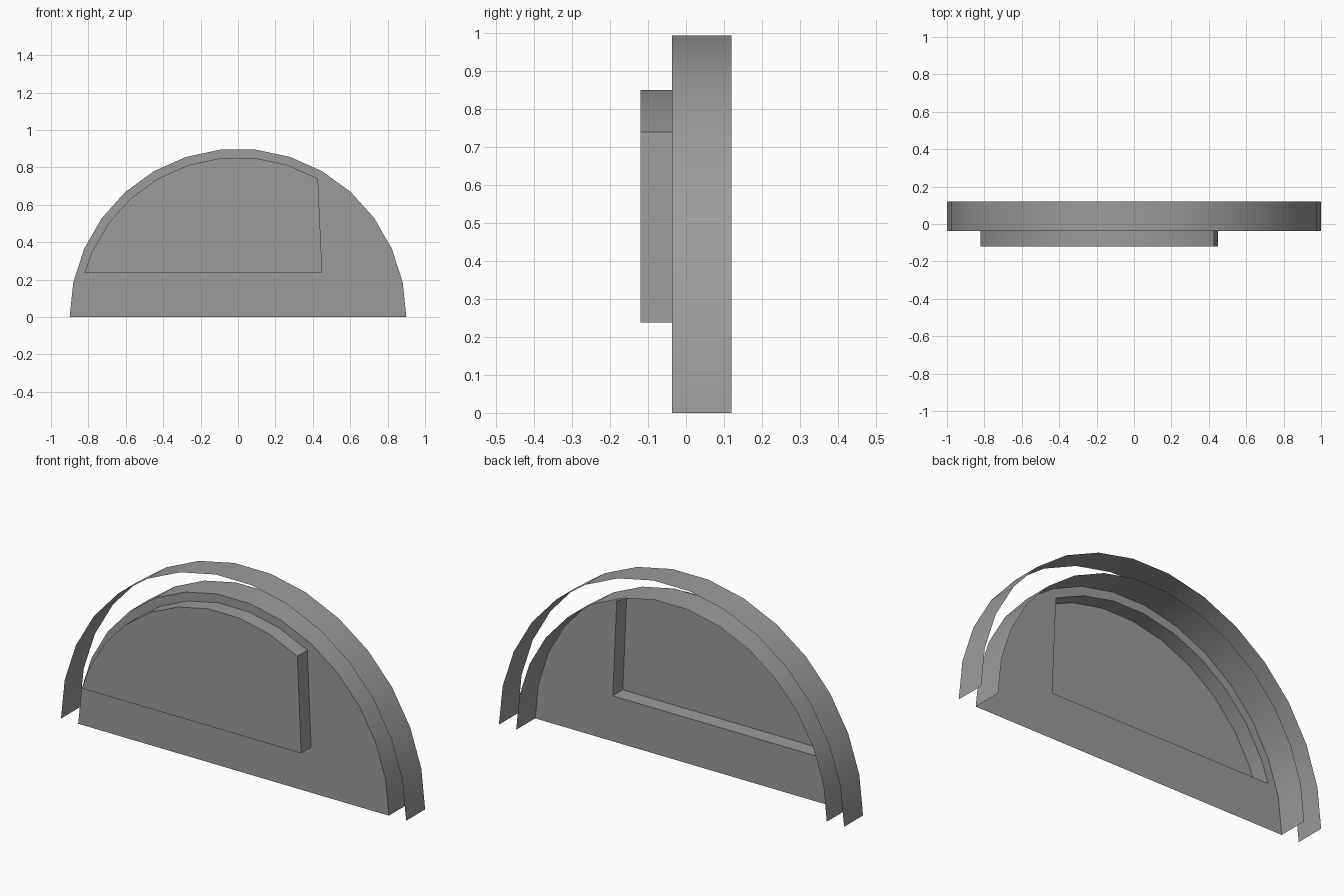
import bpy, bmesh
from math import sin, cos, radians

if "Cube" in bpy.data.objects:
    bpy.data.objects.remove(bpy.data.objects["Cube"], do_unlink=True)

BACK, FACE, FRONT = 0.12, -0.037, -0.12   # depth of rim back, plate and panel

grey = bpy.data.materials.new("mid grey")
grey.use_nodes = True
colour = (0.33, 0.33, 0.33, 1)
grey.diffuse_color = colour
grey.node_tree.nodes["Principled BSDF"].inputs["Base Color"].default_value = colour


def arc(radius, start=0, end=180):
    """Points in x, z on an arch in twelve degree steps, from +x over to -x."""
    return [(radius * cos(radians(a)), radius * sin(radians(a)))
            for a in range(start, end + 1, 12)]


def ring(bm, points, y):
    return [bm.verts.new((x, y, z)) for x, z in points]


def wall(bm, points, front, back, closed=False):
    """Strip facing outward between two depths; returns its front loop."""
    a, b = ring(bm, points, front), ring(bm, points, back)
    n = len(points)
    for i in range(n if closed else n - 1):
        j = (i + 1) % n
        bm.faces.new((a[i], a[j], b[j], b[i]))
    return a


def finish(bm, name):
    mesh = bpy.data.meshes.new(name)
    for f in bm.faces:
        f.normal_update()
    bm.to_mesh(mesh)
    bm.free()
    mesh.materials.append(grey)
    obj = bpy.data.objects.new(name, mesh)
    bpy.context.collection.objects.link(obj)
    bpy.ops.object.select_all(action='DESELECT')
    obj.select_set(True)
    bpy.context.view_layer.objects.active = obj
    bpy.ops.object.shade_smooth_by_angle(angle=radians(30))


# Thin arched bands, open at the bottom
for name, radius in (("outer_band", 1.0), ("inner_rim", 0.9)):
    bm = bmesh.new()
    wall(bm, arc(radius), FACE, BACK)
    finish(bm, name)

# Raised panel, hollow from behind
panel = arc(0.855, 60, 156) + [(-0.82, 0.238), (0.45, 0.238)]
bm = bmesh.new()
bm.faces.new(wall(bm, panel, FRONT, FACE, closed=True))
for f in bm.faces:
    f.normal_update()
    if len(f.verts) > 4 and f.normal.y > 0:
        f.normal_flip()
finish(bm, "raised_panel")

# Half-round plate with an opening behind the panel
bm = bmesh.new()
edges = []
for outline in (arc(0.9), panel):
    loop = ring(bm, outline, FACE)
    edges += [bm.edges.new((v, loop[i - 1])) for i, v in enumerate(loop)]
bmesh.ops.triangle_fill(bm, edges=edges, use_beauty=True, normal=(0, -1, 0))
for f in bm.faces:
    f.normal_update()
    if f.normal.y > 0:
        f.normal_flip()
finish(bm, "front_plate")
